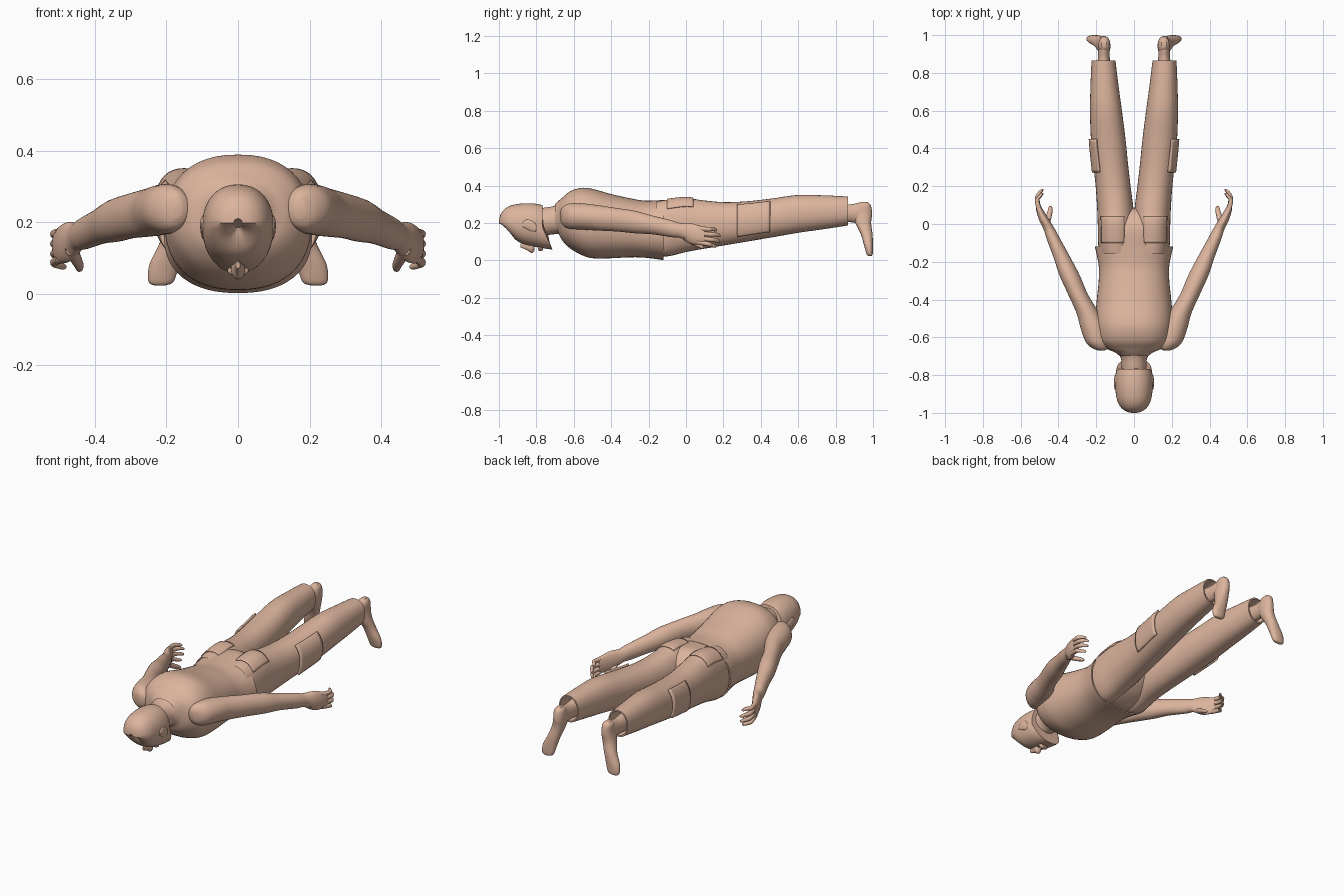
import bpy, bmesh, math

mat = bpy.data.materials.new("clay")
mat.diffuse_color = (0.72, 0.46, 0.34, 1)


def smooth(rings, steps=5):
    """Catmull-Rom interpolation between cross-section stations."""
    out = []
    for i in range(len(rings) - 1):
        a, b = rings[max(i - 1, 0)], rings[i]
        c, d = rings[i + 1], rings[min(i + 2, len(rings) - 1)]
        for s in range(steps):
            t = s / steps
            out.append(tuple(0.5 * (2 * q + (r - p) * t + (2*p - 5*q + 4*r - w) * t*t
                                    + (3*q - p - 3*r + w) * t**3)
                             for p, q, r, w in zip(a, b, c, d)))
    return out + [tuple(rings[-1])]


def inset(r, d, shift=0):
    return (r[0] + shift, r[1] + d, r[2] - d, r[3] + d, r[4] - d)


def loft(name, rings, n=32, power=2.0, axis="y", mirror=False, caps=(True, True),
         arc=None, shear=0.0, thick=0.0):
    """Rings are (station, x min, x max, other min, other max)."""
    bm = bmesh.new()
    rows = []
    for s, x0, x1, v0, v1 in rings:
        row = []
        for k in range(n):
            a = 2 * math.pi * k / n
            if arc:
                a = math.radians(arc[0] + (arc[1] - arc[0]) * k / (n - 1))
            c, d = math.cos(a), math.sin(a)
            u = math.copysign(abs(c) ** (2 / power), c)
            v = math.copysign(abs(d) ** (2 / power), d)
            x = (x0 + x1) / 2 + u * (x1 - x0) / 2
            w = (v0 + v1) / 2 + v * (v1 - v0) / 2
            t = s + shear * max(0, -v)
            row.append(bm.verts.new((x, t, w) if axis == "y" else (x, w, t)))
        rows.append(row)
    for p, q in zip(rows, rows[1:]):
        for k in range(n - 1 if arc else n):
            j = (k + 1) % n
            bm.faces.new((p[k], p[j], q[j], q[k]))
    if not arc:
        if caps[0]:
            bm.faces.new(rows[0])
        if caps[1]:
            bm.faces.new(rows[-1])
    bmesh.ops.recalc_face_normals(bm, faces=bm.faces)
    me = bpy.data.meshes.new(name)
    bm.to_mesh(me)
    bm.free()
    me.materials.append(mat)
    ob = bpy.data.objects.new(name, me)
    bpy.context.collection.objects.link(ob)
    if thick:
        m = ob.modifiers.new("thickness", "SOLIDIFY")
        m.thickness = thick
        m.offset = 0
    if mirror:
        ob.modifiers.new("mirror", "MIRROR")
    return ob


def sym(rows):
    return [(y, -h, h, a, b) for y, h, a, b in rows]


def path(points):
    return [(y, x - r, x + r, z - r, z + r) for x, y, z, r in points]


# shirt, with open hem and collar
shirt = smooth(sym([
    (-.70, .075, .16, .30), (-.68, .10, .14, .32), (-.66, .145, .105, .337),
    (-.62, .185, .065, .37), (-.56, .20, .03, .388), (-.50, .205, .012, .383),
    (-.40, .197, .012, .355), (-.30, .187, .017, .333), (-.22, .187, .015, .32),
    (-.12, .207, .002, .323)]))
shirt += [inset(shirt[-1], .008), inset(shirt[-1], .015, -.05)]
loft("shirt", shirt, 48, 2.3, caps=(False, False))

# neck and head
loft("neck", smooth(sym([(-.85, .065, .12, .26), (-.77, .066, .13, .28),
                         (-.71, .07, .14, .29), (-.66, .10, .14, .31)])))
loft("head", smooth(sym([
    (-1.0, .012, .185, .21), (-.992, .042, .15, .245), (-.97, .07, .115, .275),
    (-.93, .09, .09, .296), (-.87, .099, .075, .305), (-.81, .099, .064, .304),
    (-.768, .092, .058, .296)])), 40, 2.2, shear=.055)
loft("nose", smooth(sym([(-.885, .006, .07, .09), (-.85, .012, .055, .10),
                         (-.825, .02, .04, .10), (-.81, .012, .055, .09)])), 16)
loft("mouth", smooth(sym([(-.79, .015, .055, .08), (-.78, .03, .05, .08),
                          (-.765, .015, .055, .08)])), 16)
loft("ear", smooth([(-.875, .09, .102, .18, .20), (-.85, .085, .106, .165, .22),
                    (-.81, .085, .104, .15, .205), (-.80, .09, .10, .165, .185)]),
     16, mirror=True)

# arm with palm
loft("arm", smooth([
    (-.67, .155, .19, .21, .27), (-.655, .135, .225, .185, .29),
    (-.62, .13, .258, .17, .305), (-.55, .14, .283, .165, .305),
    (-.47, .185, .305, .16, .295), (-.37, .245, .35, .155, .28),
    (-.27, .288, .395, .145, .265), (-.18, .335, .425, .14, .24),
    (-.08, .39, .462, .125, .215), (-.03, .417, .478, .12, .20),
    (.02, .447, .502, .09, .20), (.07, .478, .517, .085, .187),
    (.10, .495, .52, .095, .175)]), mirror=True)

# fingers and thumb
for i, (z, tip_z, tip_y) in enumerate([(.171, .163, .165), (.146, .133, .185),
                                       (.121, .103, .182), (.099, .076, .162)]):
    mid = (.08 + tip_y) / 2
    loft(f"finger_{i + 1}", smooth(path([
        (.498, .06, z, .013), (.513, mid, (z + tip_z) / 2, .012),
        (.502, tip_y - .022, tip_z + .005, .011), (.487, tip_y - .003, tip_z, .008),
        (.484, tip_y, tip_z, .003)]), 3), 12, mirror=True)
loft("thumb", smooth(path([(.465, -.01, .125, .018), (.453, .035, .098, .016),
                           (.444, .07, .08, .013), (.443, .09, .07, .009),
                           (.443, .096, .068, .003)]), 3), 12, mirror=True)

# trousers: pelvis and legs with open hems
loft("trouser_seat", smooth(sym([
    (-.17, .18, .03, .315), (-.10, .187, .025, .323), (-.02, .185, .05, .325),
    (.04, .14, .09, .30), (.075, .06, .13, .26), (.085, .02, .16, .22)])), 40, 2.3)
leg = smooth([
    (-.16, .0, .183, .03, .315), (-.10, .0, .19, .022, .325), (0, .0, .192, .045, .335),
    (.08, .003, .195, .06, .323), (.20, .018, .203, .08, .312), (.32, .032, .216, .10, .316),
    (.45, .045, .228, .122, .33), (.60, .064, .233, .148, .35), (.74, .083, .23, .168, .348),
    (.865, .098, .225, .187, .342)], 8)
loft("trouser_leg", leg + [inset(leg[-1], .008), inset(leg[-1], .016, -.08)],
     36, 2.2, mirror=True, caps=(False, False))

# pockets wrapped over the trousers
side = [inset(r, -.006) for r in leg if .26 <= r[0] <= .45]
loft("side_pocket", side, 16, 2.2, arc=(-38, 52), mirror=True, thick=.012)
back = [inset(r, -.002) for r in leg if -.10 <= r[0] <= .04]
loft("back_pocket", back, 14, 2.2, arc=(40, 115), mirror=True, thick=.006)

# ankles and feet
loft("ankle", smooth([(.76, .12, .20, .20, .315), (.87, .128, .192, .205, .30),
                      (.93, .13, .188, .20, .308), (.968, .145, .175, .23, .29)]),
     24, mirror=True)
loft("foot", smooth([
    (.023, .205, .232, .976, .99), (.034, .18, .25, .966, .998),
    (.08, .165, .248, .952, 1.0), (.14, .148, .22, .935, .997),
    (.20, .13, .20, .905, .99), (.25, .125, .19, .89, .995),
    (.295, .13, .186, .91, .988), (.313, .145, .172, .93, .97)]),
     28, 2.2, axis="z", mirror=True)

# smooth shading
bpy.ops.object.select_all(action="SELECT")
bpy.context.view_layer.objects.active = bpy.context.scene.objects[0]
bpy.ops.object.shade_smooth_by_angle(angle=math.radians(40))
